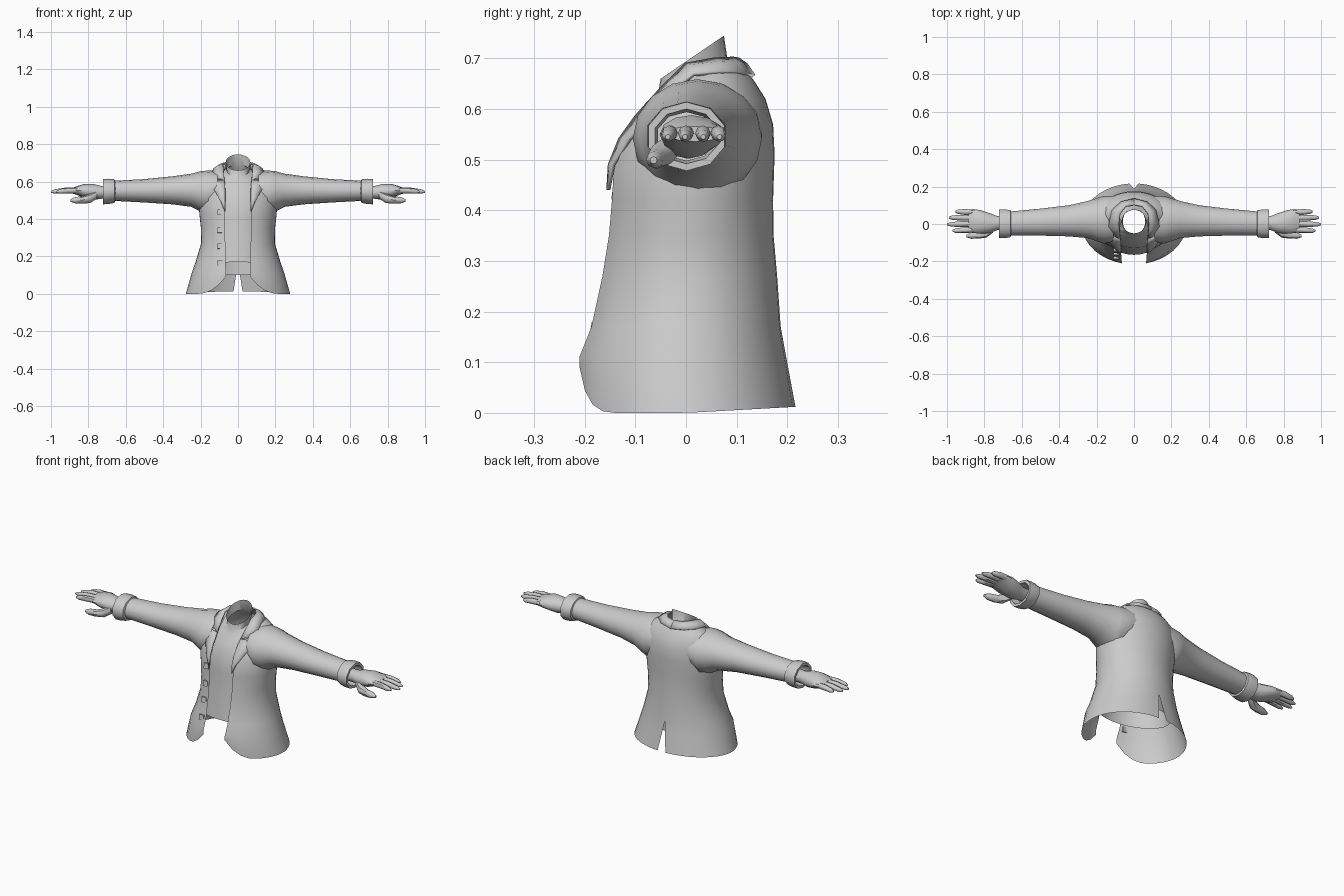
import bpy, bmesh
from math import sin, cos, pi, acos, sqrt, radians

if "Cube" in bpy.data.objects:
    bpy.data.objects.remove(bpy.data.objects["Cube"])


def make(name, rows, closed=False, caps=False, mirror=True, thick=0, angle=45):
    """Skin rows of points into a mesh; optionally close, cap, mirror, thicken."""
    bm = bmesh.new()
    vs = [[bm.verts.new(p) for p in r] for r in rows]
    n = len(rows[0])
    for a, b in zip(vs, vs[1:]):
        for i in range(n if closed else n - 1):
            j = (i + 1) % n
            bm.faces.new((a[i], a[j], b[j], b[i]))
    if caps:
        bm.faces.new(vs[0])
        bm.faces.new(vs[-1])
    bmesh.ops.remove_doubles(bm, verts=bm.verts, dist=0.0004)
    bmesh.ops.recalc_face_normals(bm, faces=bm.faces)
    me = bpy.data.meshes.new(name)
    bm.to_mesh(me)
    bm.free()
    ob = bpy.data.objects.new(name, me)
    bpy.context.collection.objects.link(ob)
    bpy.ops.object.select_all(action='DESELECT')
    ob.select_set(True)
    bpy.context.view_layer.objects.active = ob
    bpy.ops.object.shade_smooth_by_angle(angle=radians(angle))
    if thick:
        s = ob.modifiers.new("thickness", 'SOLIDIFY')
        s.thickness, s.offset = thick, 0
    if mirror:
        m = ob.modifiers.new("mirror", 'MIRROR')
        m.use_clip = True
    return ob


def ring_x(x, y0, y1, z0, z1, n, turn=0.0):
    """Elliptical ring across the x axis, given its y and z limits."""
    return [(x, (y0 + y1) / 2 + (y1 - y0) / 2 * cos(2 * pi * i / n + turn),
             (z0 + z1) / 2 + (z1 - z0) / 2 * sin(2 * pi * i / n + turn)) for i in range(n)]


# Coat body: z, half width, front y, back y, front opening x, back vent x
COAT = [(0.00, .280, -.216, .217, .065, .024), (0.11, .248, -.218, .198, .065, .009),
        (0.17, .227, -.195, .187, .066, 0), (0.27, .197, -.176, .180, .068, 0),
        (0.35, .198, -.163, .173, .070, 0), (0.42, .206, -.156, .172, .070, 0),
        (0.51, .212, -.150, .175, .070, 0), (0.57, .203, -.112, .172, .072, 0),
        (0.62, .185, -.068, .157, .074, 0), (0.655, .150, -.030, .135, .074, 0),
        (0.69, .085, .000, .108, .066, 0)]


def front_y(x, z):
    """Front surface of the coat at x, z."""
    for a, b in zip(COAT, COAT[1:]):
        if z <= b[0]:
            t = (z - a[0]) / (b[0] - a[0])
            hw, yf, yb = [a[k] + t * (b[k] - a[k]) for k in (1, 2, 3)]
            return (yf + yb) / 2 - (yb - yf) / 2 * sqrt(max(0, 1 - (x / hw) ** 2))


rows = []
for z, hw, yf, yb, gap, vent in COAT:
    a0, a1 = -acos(gap / hw), acos(vent / hw)
    row = []
    for i in range(19):
        a = a0 + (a1 - a0) * i / 18
        x, y = hw * cos(a), (yf + yb) / 2 + (yb - yf) / 2 * sin(a)
        # rounded front corner and slightly raised back hem
        lift = 0
        if z == 0:
            lift = .09 * max(0, 1 - (x - .065) / .15) ** 2.2 if y < 0 else .012 * max(0, sin(a))
        row.append((x, y, z + lift))
    rows.append(row)
make("coat_body", rows)

# Shirt with stand-up collar: front z, back z, half width, front y, back y
SHIRT = [(.17, .10, .190, -.165, .160), (.27, .27, .172, -.150, .158),
         (.42, .42, .182, -.133, .152), (.51, .51, .188, -.127, .155),
         (.57, .58, .165, -.092, .150), (.612, .66, .115, -.065, .105),
         (.628, .69, .060, -.056, .083), (.66, .745, .066, -.050, .075)]
rows = []
for zf, zb, hw, yf, yb in SHIRT:
    row = []
    for i in range(28):
        a = 2 * pi * i / 28
        row.append((hw * cos(a), (yf + yb) / 2 + (yb - yf) / 2 * sin(a),
                    (zf + zb) / 2 + (zb - zf) / 2 * sin(a)))
    rows.append(row)
make("shirt", rows, closed=True, mirror=False)

# Lapels: z, inner x, outer x
LAPEL = [(.44, .068, .070), (.49, .068, .090), (.54, .068, .118), (.585, .070, .146), (.605, .072, .155)]
rows = []
for z, xi, xo in LAPEL:
    rows.append([(x, front_y(x, z) - .008, z) for x in (xi, (xi + xo) / 2, xo)])
make("lapel", rows, thick=.008)

# Turned-down coat collar: inner edge point, outer edge point
COLLAR = [((.072, front_y(.072, .605) - .008, .605), (.112, front_y(.112, .612) - .008, .612)),
          ((.076, front_y(.076, .64) - .008, .645), (.135, front_y(.13, .64) - .006, .645)),
          ((.080, .000, .688), (.130, .015, .668)),
          ((.074, .055, .698), (.116, .075, .672)),
          ((.045, .092, .700), (.070, .117, .670)),
          ((0, .103, .698), (0, .134, .665))]
rows = []
for p, q in COLLAR:
    mid = [(a + b) / 2 for a, b in zip(p, q)]
    rows.append([p, (mid[0], mid[1], mid[2] + .006), q])
make("coat_collar", rows, thick=.008)

# Sleeves: x, y limits, z limits
SLEEVE = [(.11, -.095, .150, .46, .655), (.16, -.105, .150, .425, .659), (.20, -.092, .138, .440, .655),
          (.25, -.075, .122, .465, .642), (.35, -.066, .100, .478, .628), (.50, -.062, .082, .488, .613),
          (.67, -.060, .066, .497, .604)]
make("sleeve", [ring_x(*s, 16) for s in SLEEVE], closed=True)

# Folded cuffs
CUFF = [(.655, -.058, .064, .502, .600), (.660, -.074, .078, .486, .612), (.690, -.080, .082, .480, .615),
        (.722, -.078, .080, .478, .614), (.722, -.064, .066, .492, .600), (.675, -.058, .060, .498, .594)]
make("cuff", [ring_x(*c, 10, pi / 10) for c in CUFF], closed=True, angle=50)

# Hands
PALM = [(.66, -.030, .040, .510, .575), (.73, -.032, .042, .508, .576), (.77, -.048, .058, .502, .586),
        (.82, -.052, .074, .512, .588), (.86, -.048, .080, .528, .576), (.885, -.042, .076, .536, .566)]
make("palm", [ring_x(*p, 12) for p in PALM], closed=True, caps=True)


def digit(name, stations):
    """Tapered finger through stations of x, y, z, radius."""
    make(name, [ring_x(x, y - r, y + r, z - r, z + r, 8) for x, y, z, r in stations],
         closed=True, caps=True)


FINGERS = [("index_finger", -.030, -.036, .970), ("middle_finger", .001, -.002, 1.0),
           ("ring_finger", .033, .034, .990), ("little_finger", .062, .066, .955)]
for name, y0, y1, tip in FINGERS:
    k = tip - .86
    digit(name, [(.85, y0, .553, .015), (.86 + k * .45, (y0 + y1) / 2, .552, .0155),
                 (.86 + k * .85, y1, .547, .012), (tip, y1, .545, .005)])
digit("thumb", [(.755, -.025, .530, .022), (.79, -.048, .510, .025), (.83, -.058, .502, .020),
                (.87, -.062, .500, .017), (.895, -.064, .499, .007)])

# Buttons
for i, z in enumerate((.435, .34, .255, .165)):
    bpy.ops.mesh.primitive_cube_add(size=1, location=(-.095, front_y(.095, z) - .003, z))
    b = bpy.context.object
    b.name = f"button_{i + 1}"
    b.scale = (.028, .012, .028)
    b.rotation_euler.x = radians(-8)
